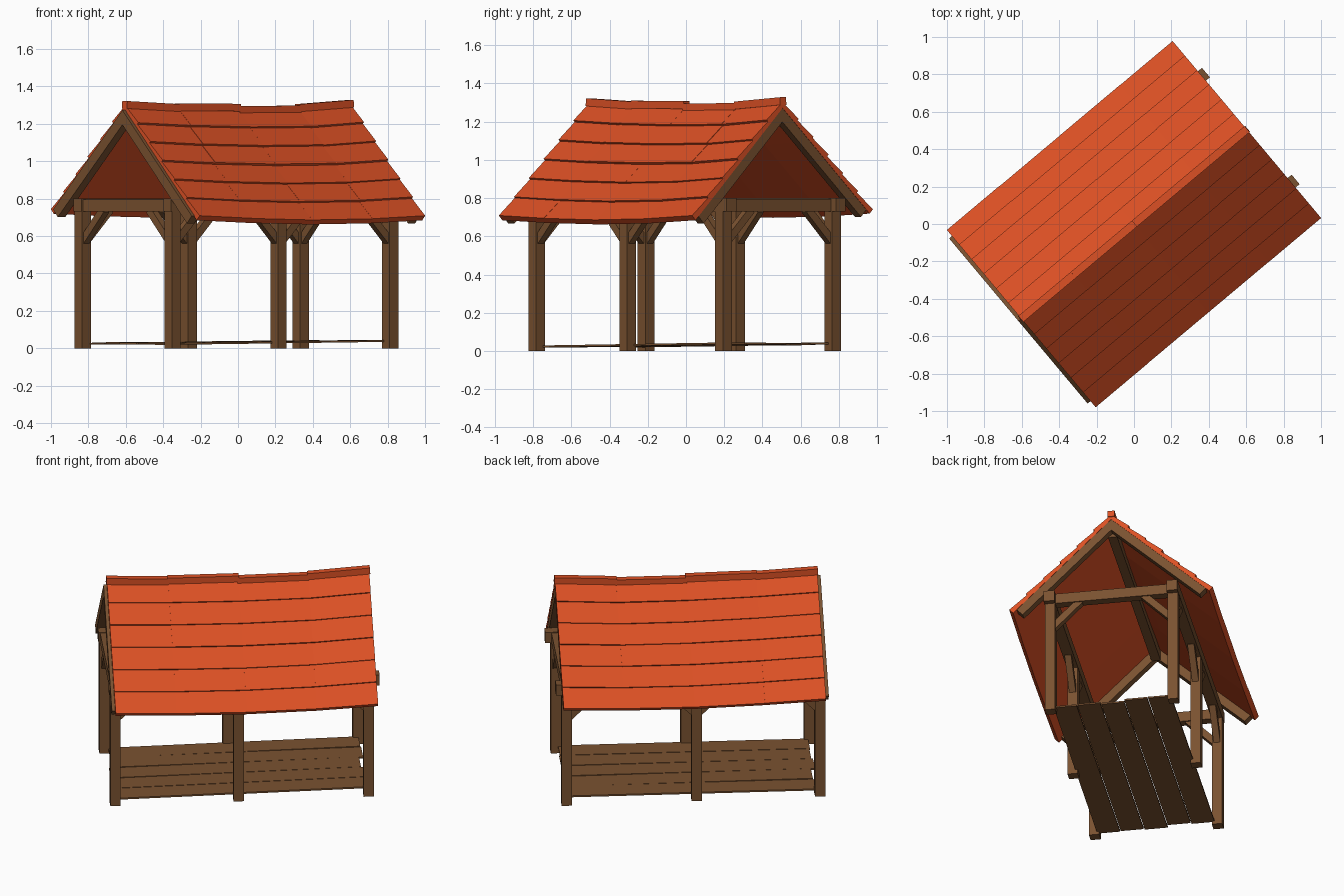
import bpy, math, random
from mathutils import Vector, Matrix

if "Cube" in bpy.data.objects:
    bpy.data.objects.remove(bpy.data.objects["Cube"])

random.seed(4)
ROT = Matrix.Rotation(math.radians(40), 4, 'Z')   # ridge runs diagonally


def material(name, rgb):
    m = bpy.data.materials.new(name)
    m.diffuse_color = (*rgb, 1)
    m.use_nodes = True
    m.node_tree.nodes["Principled BSDF"].inputs["Base Color"].default_value = m.diffuse_color
    return m


WOOD = material("brown wood", (0.195, 0.084, 0.030))
TILE = material("orange red tile", (0.72, 0.081, 0.018))

QUADS = [(0, 3, 2, 1), (4, 5, 6, 7), (0, 1, 5, 4), (1, 2, 6, 5), (2, 3, 7, 6), (3, 0, 4, 7)]


def build(name, blocks, mat):
    """One object from a list of eight-cornered blocks (bottom ring, top ring)."""
    verts, faces = [], []
    for b in blocks:
        n = len(verts)
        b = [Vector(p) for p in b]
        # keep the winding outward on mirrored blocks
        flip = (b[1] - b[0]).cross(b[3] - b[0]).dot(b[4] - b[0]) < 0
        verts += [ROT @ p for p in b]
        faces += [tuple(n + i for i in (q[::-1] if flip else q)) for q in QUADS]
    me = bpy.data.meshes.new(name)
    me.from_pydata(verts, [], faces)
    me.materials.append(mat)
    ob = bpy.data.objects.new(name, me)
    bpy.context.collection.objects.link(ob)
    return ob


def beam(p, q, w, h, side):
    """Squared timber from p to q; w is measured along side, h across it."""
    p, q, s = Vector(p), Vector(q), Vector(side)
    up = (q - p).cross(s).normalized() * h / 2
    s = s * w / 2
    return [e + a * s + b * up for e in (p, q) for a, b in ((-1, -1), (1, -1), (1, 1), (-1, 1))]


U, V = (1, 0, 0), (0, 1, 0)
POST_U, POST_V = (-0.77, -0.03, 0.75), 0.373

# Posts, wall plates and end tie beams
build("posts", [beam((u, s * POST_V, 0), (u, s * POST_V, 0.74), 0.062, 0.062, U)
                for u in POST_U for s in (-1, 1)], WOOD)
build("wall_plates", [beam((-0.807, s * POST_V, 0.765), (0.815, s * POST_V, 0.765), 0.066, 0.07, V)
                      for s in (-1, 1)], WOOD)
build("tie_beams", [beam((u, -POST_V + 0.02, 0.763), (u, POST_V - 0.02, 0.763), 0.055, 0.065, U)
                    for u in (POST_U[0], POST_U[2])], WOOD)

# Diagonal braces along the walls and across both ends
braces = []
for s in (-1, 1):
    v = s * POST_V
    for i, u in enumerate(POST_U):
        for d in ((1,), (-1, 1), (-1,))[i]:
            braces.append(beam((u + d * 0.015, v, 0.575), (u + d * 0.18, v, 0.74), 0.04, 0.042, V))
        if i != 1:
            braces.append(beam((u, v - s * 0.015, 0.575), (u, v - s * 0.18, 0.74), 0.04, 0.042, U))
build("braces", braces, WOOD)

# Floor planks, rising slightly to one end
planks = []
w = 0.72 / 5
for k in range(5):
    v = -0.36 + w * (k + 0.5)
    a, b = random.uniform(-0.015, 0.015), random.uniform(-0.003, 0.003)
    planks.append(beam((-0.755 + a, v, 0.026 + b), (0.745 + a, v, 0.037 - b), w - 0.005, 0.01, V))
build("floor_planks", planks, WOOD)

# Sagging roof surface: breaks along the ridge, ridge heights and eave drop
BREAKS = (-0.787, -0.42, 0.0, 0.42, 0.787)
RIDGE = (1.298, 1.283, 1.275, 1.278, 1.302)
EAVE = (0.0, -0.014, -0.022, -0.016, 0.0)
HALF, ROWS = 0.61, 6


def roof_point(i, s, t, h):
    """Break i, side s, fraction t down the slope, height h off the surface."""
    eave = (0.735 if s > 0 else 0.70) + EAVE[i]
    z = RIDGE[i] + (eave - RIDGE[i]) * t
    if t == 0:
        return (BREAKS[i], 0, z + 1.39 * h)
    return (BREAKS[i], s * (HALF * t + 0.69 * h), z + 0.72 * h)


# Overlapping tile courses, four columns by six rows on each slope
for s, name in ((-1, "front_roof_tiles"), (1, "back_roof_tiles")):
    tiles = []
    for i in range(4):
        for k in range(ROWS):
            j = random.uniform(-0.002, 0.002)
            t0, t1 = k / ROWS, (k + 1) / ROWS
            ring = ((i, t0, 0), (i + 1, t0, 0), (i + 1, t1, 0.011), (i, t1, 0.011))
            tiles.append([roof_point(a, s, t, -0.022) for a, t, _ in ring] +
                         [roof_point(a, s, t, h + j) for a, t, h in ring])
    build(name, tiles, TILE)

# Ridge caps, each set a little differently
CAPS = ((1.322, 1.305), (1.310, 1.307), (1.294, 1.298), (1.305, 1.328))
build("ridge_caps", [beam((BREAKS[i] - 0.004, 0, a - 0.02), (BREAKS[i + 1] + 0.004, 0, b - 0.02), 0.042, 0.04, V)
                     for i, (a, b) in enumerate(CAPS)], TILE)

# End rafters under the tiles, mitred at the ridge
rafters = []
for i, u0, u1 in ((0, -0.807, -0.755), (4, 0.735, 0.785)):
    for s in (-1, 1):
        def ring(d, t):
            lo, hi = roof_point(i, s, t, -0.074), roof_point(i, s, t, -0.018)
            return lo[1:] if d else hi[1:]
        low_in, low_out = ring(1, 0), ring(1, 0.965)
        top_out, top_in = ring(0, 0.965), ring(0, 0)
        sect = (low_in, low_out, top_out, top_in)
        rafters.append([(u0, *p) for p in sect] + [(u1, *p) for p in sect])
build("end_rafters", rafters, WOOD)

# Ridge beam
build("ridge_beam", [beam((-0.76, 0, 1.205), (0.74, 0, 1.205), 0.055, 0.06, V)], WOOD)
